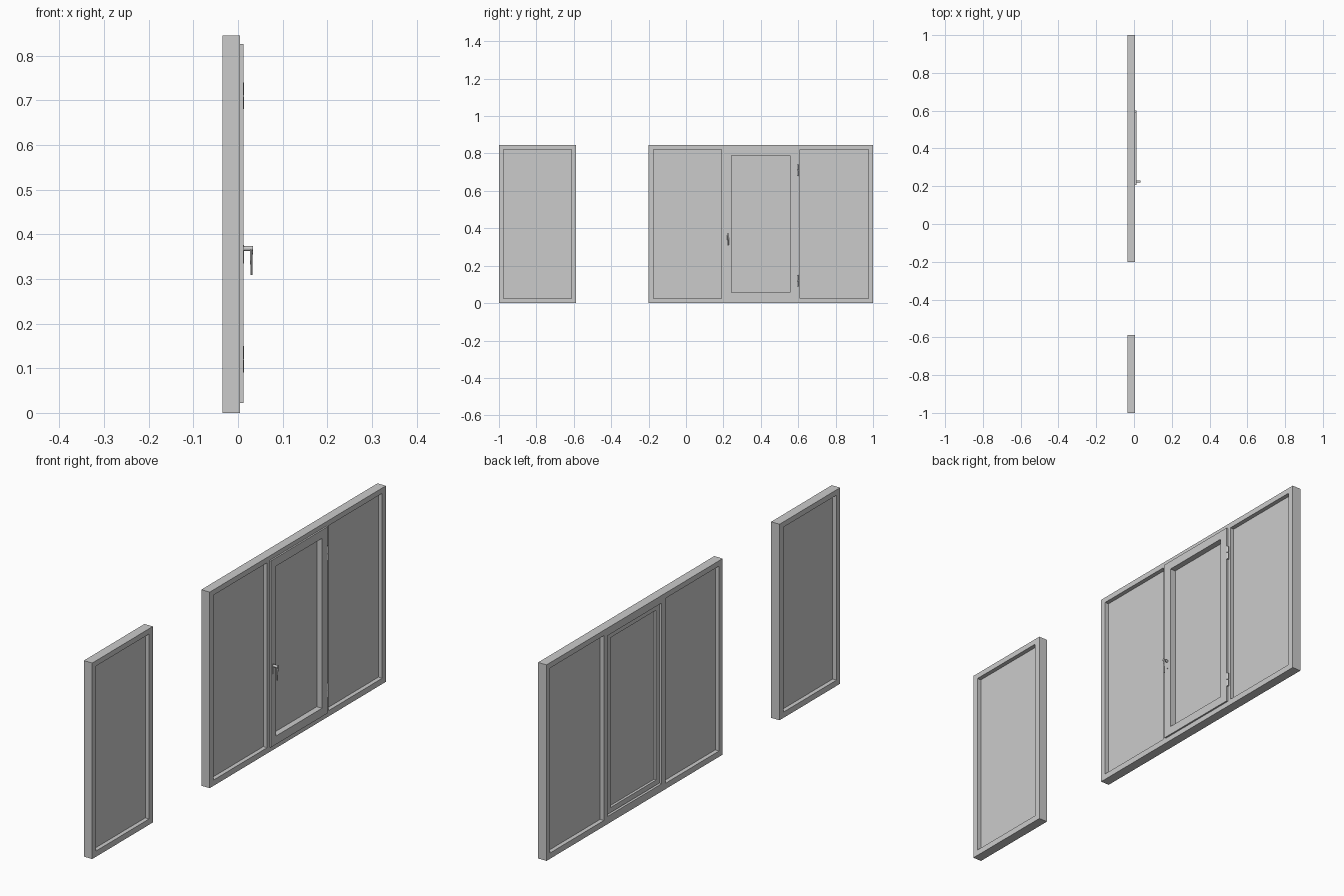
import bpy, bmesh, math
from mathutils import Matrix

if "Cube" in bpy.data.objects:
    bpy.data.objects.remove(bpy.data.objects["Cube"])

HEIGHT = 0.845
BACK, FACE, SASH_FACE = -0.035, 0.005, 0.012   # x planes: rear, frame face, sash face
GLASS_X = -0.015


def finish(name, bm):
    bmesh.ops.recalc_face_normals(bm, faces=bm.faces)
    mesh = bpy.data.meshes.new(name)
    bm.to_mesh(mesh)
    bm.free()
    ob = bpy.data.objects.new(name, mesh)
    bpy.context.collection.objects.link(ob)
    return ob


def panel(name, outer, holes, x0, x1):
    """Slab in the yz plane with rectangular holes; rects are (y0, y1, z0, z1)."""
    rects = [outer] + holes
    ys = sorted({v for r in rects for v in r[:2]})
    zs = sorted({v for r in rects for v in r[2:]})
    bm = bmesh.new()
    grid = {(y, z): bm.verts.new((x0, y, z)) for y in ys for z in zs}
    for a, b in zip(ys, ys[1:]):
        for c, d in zip(zs, zs[1:]):
            y, z = (a + b) / 2, (c + d) / 2
            if not any(h[0] < y < h[1] and h[2] < z < h[3] for h in holes):
                bm.faces.new([grid[p] for p in ((a, c), (b, c), (b, d), (a, d))])
    bmesh.ops.delete(bm, geom=[v for v in bm.verts if not v.link_faces], context='VERTS')
    ext = bmesh.ops.extrude_face_region(bm, geom=bm.faces[:], use_keep_orig=True)
    moved = [e for e in ext['geom'] if isinstance(e, bmesh.types.BMVert)]
    bmesh.ops.translate(bm, verts=moved, vec=(x1 - x0, 0, 0))
    return finish(name, bm)


def rod(name, centre, r1, r2, length, axis='Z', flat=1.0, sides=16):
    """Tapered rod, r1 at the low end; flat scales its x depth."""
    bm = bmesh.new()
    bmesh.ops.create_cone(bm, cap_ends=True, segments=sides, radius1=r1, radius2=r2, depth=length)
    bmesh.ops.scale(bm, verts=bm.verts, vec=(flat, 1, 1))
    if axis == 'X':
        bmesh.ops.rotate(bm, verts=bm.verts, matrix=Matrix.Rotation(math.pi / 2, 3, 'Y'))
    ob = finish(name, bm)
    ob.location = centre
    bpy.context.view_layer.objects.active = ob
    ob.select_set(True)
    bpy.ops.object.shade_smooth_by_angle(angle=math.radians(35))
    ob.select_set(False)
    return ob


def glass(name, hole):
    y0, y1, z0, z1 = hole
    e = 0.002
    panel(name, (y0 - e, y1 + e, z0 - e, z1 + e), [], GLASS_X - 0.002, GLASS_X + 0.002)


# Separate fixed window
single_hole = (-0.975, -0.613, 0.025, 0.822)
panel("single_frame", (-1.0, -0.587, 0, HEIGHT), [single_hole], BACK, FACE)
glass("single_glass", single_hole)

# Three-bay window frame
left_hole = (-0.175, 0.191, 0.025, 0.822)
mid_hole = (0.216, 0.584, 0.033, 0.812)
right_hole = (0.609, 0.975, 0.025, 0.822)
panel("main_frame", (-0.2, 1.0, 0, HEIGHT), [left_hole, mid_hole, right_hole], BACK, FACE)
glass("left_glass", left_hole)
glass("right_glass", right_hole)

# Opening sash: body inside the frame and a lip overlapping its face
sash_hole = (0.243, 0.555, 0.058, 0.79)
panel("sash_body", (0.219, 0.581, 0.036, 0.809), [sash_hole], -0.028, FACE)
panel("sash_lip", (0.206, 0.594, 0.022, 0.826), [sash_hole], FACE, SASH_FACE)
glass("sash_glass", sash_hole)

# Hinges: two knuckles each
for i, z in enumerate((0.12, 0.71)):
    for side, dz in (("lower", -0.0155), ("upper", 0.0155)):
        rod(f"hinge_{i}_{side}", (0.0085, 0.596, z + dz), 0.005, 0.005, 0.029)

# Handle: base plate, spindle and tapered lever
hy = 0.225
panel("handle_plate", (hy - 0.006, hy + 0.006, 0.335, 0.376), [], SASH_FACE, 0.0135)
rod("handle_spindle", (0.023, hy, 0.368), 0.0055, 0.0055, 0.022, 'X')
lever = rod("handle_lever", (0.030, hy, 0.3385), 0.0035, 0.0055, 0.059, flat=0.6)
